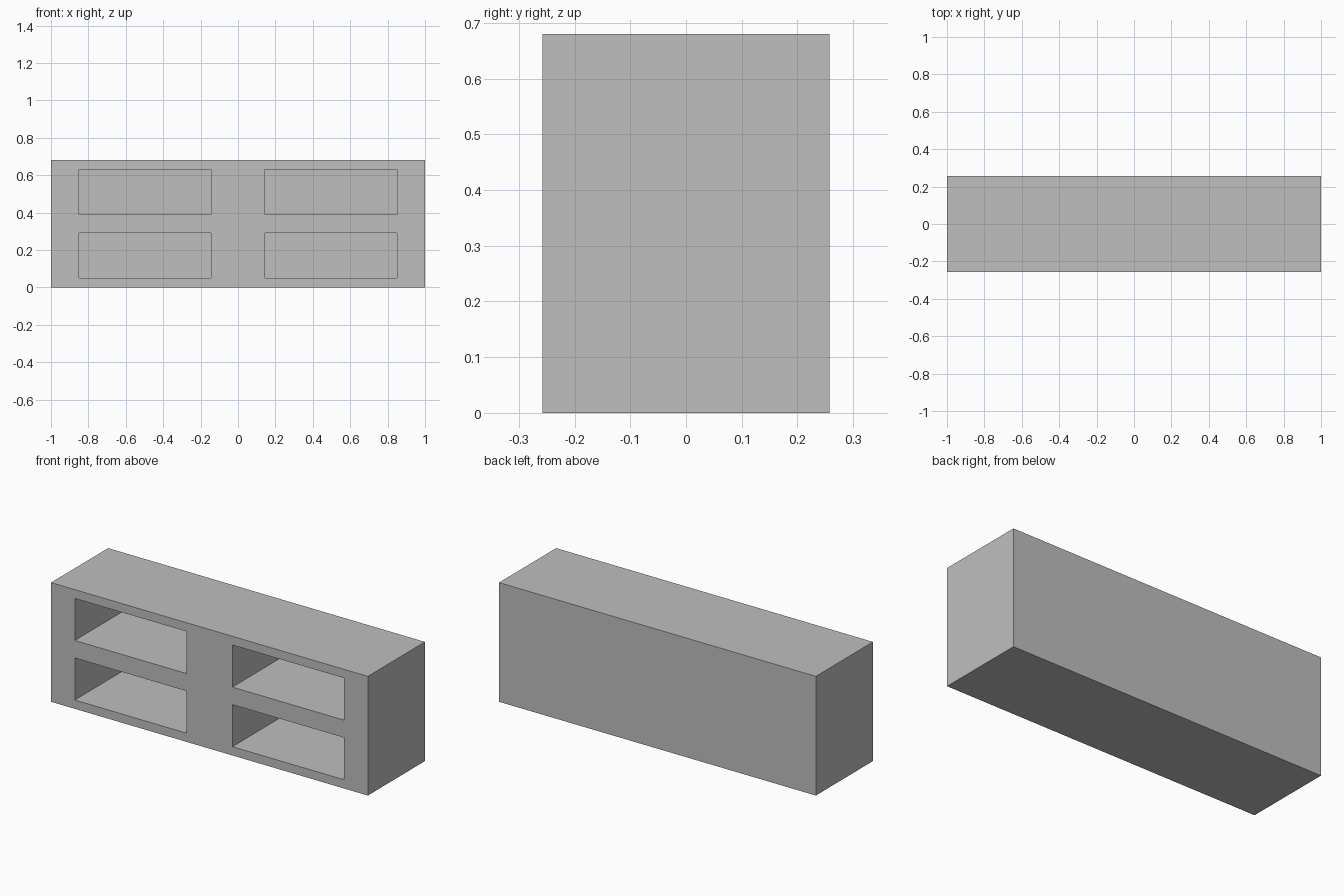
import bpy
import bmesh
from mathutils import Matrix, Vector

default = bpy.data.objects.get("Cube")
if default:
    bpy.data.objects.remove(default, do_unlink=True)

WIDTH, DEPTH, HEIGHT = 2.0, 0.515, 0.68
BACK_PANEL = 0.05
COLUMNS = [(-0.85, -0.145), (0.145, 0.85)]
ROWS = [(0.05, 0.29), (0.39, 0.63)]

# Single grey finish
grey = bpy.data.materials.new("plain_grey")
grey.use_nodes = True
color = (0.52, 0.52, 0.52, 1)
grey.diffuse_color = color
grey.node_tree.nodes["Principled BSDF"].inputs["Base Color"].default_value = color

# Solid cabinet body
bm = bmesh.new()
body = Matrix.Translation((0, 0, HEIGHT / 2)) @ Matrix.Diagonal((WIDTH, DEPTH, HEIGHT, 1))
bmesh.ops.create_cube(bm, size=1, matrix=body)


def slice_at(point, normal):
    bmesh.ops.bisect_plane(bm, geom=bm.verts[:] + bm.edges[:] + bm.faces[:],
                           plane_co=point, plane_no=normal)


# Outline the openings with cuts along both directions
for x in sum(COLUMNS, ()):
    slice_at((x, 0, 0), (1, 0, 0))
for z in sum(ROWS, ()):
    slice_at((0, 0, z), (0, 0, 1))
bm.normal_update()


def is_opening(face):
    c = face.calc_center_median()
    return (face.normal.y < -0.9
            and any(a < c.x < b for a, b in COLUMNS)
            and any(a < c.z < b for a, b in ROWS))


# Push the four compartments back, leaving a closed back panel
openings = [f for f in bm.faces if is_opening(f)]
result = bmesh.ops.extrude_face_region(bm, geom=openings)
moved = [g for g in result["geom"] if isinstance(g, bmesh.types.BMVert)]
bmesh.ops.translate(bm, verts=moved, vec=Vector((0, DEPTH - BACK_PANEL, 0)))
leftover = [f for f in openings if f.is_valid]
if leftover:
    bmesh.ops.delete(bm, geom=leftover, context="FACES_ONLY")
bmesh.ops.recalc_face_normals(bm, faces=bm.faces[:])

mesh = bpy.data.meshes.new("cabinet")
bm.to_mesh(mesh)
bm.free()
mesh.materials.append(grey)
cabinet = bpy.data.objects.new("cabinet", mesh)
bpy.context.collection.objects.link(cabinet)
